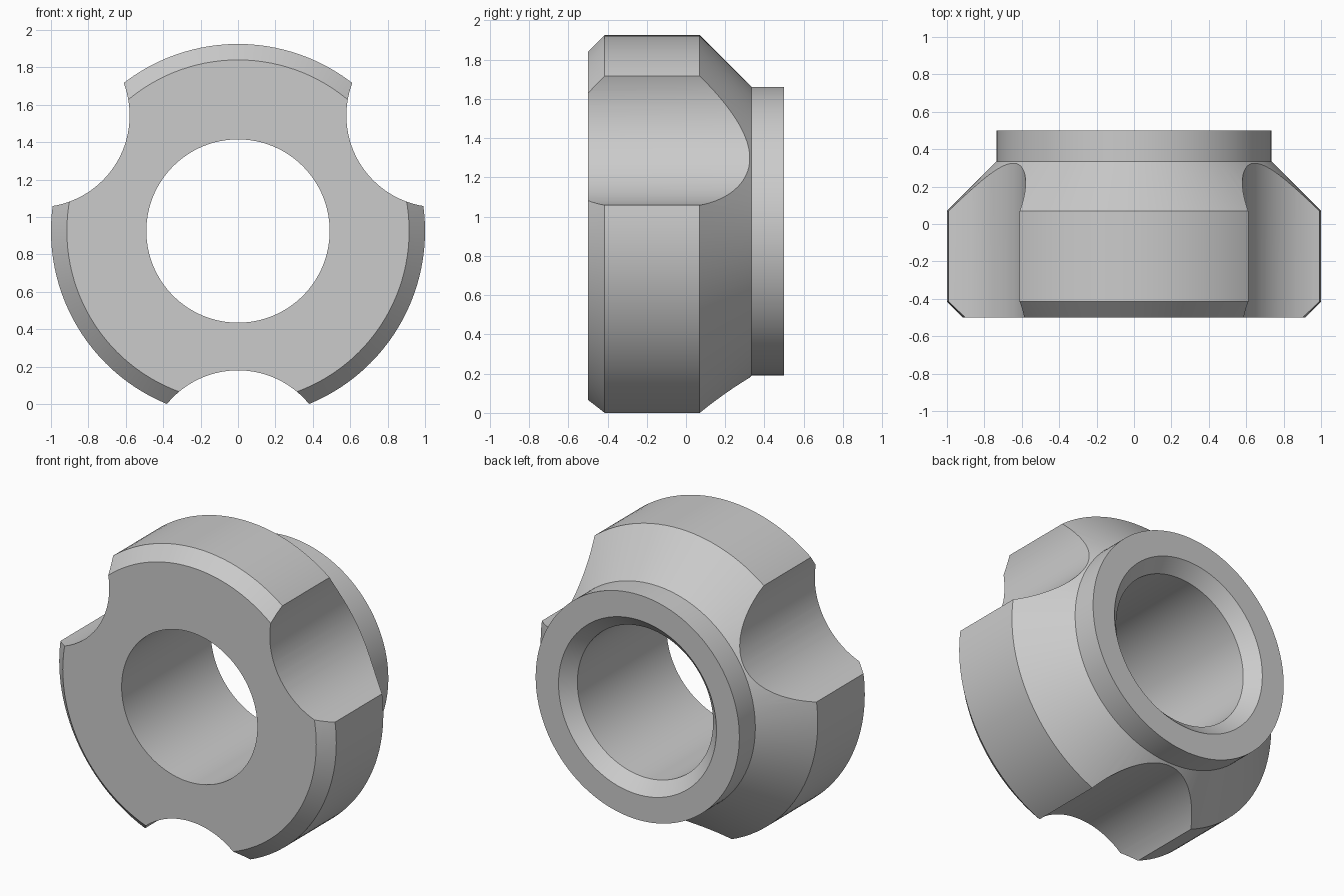
import bpy, bmesh, math
from mathutils import Vector, Matrix

AXIS_Z = 0.925
SEGMENTS = 128

default_cube = bpy.data.objects.get("Cube")
if default_cube:
    bpy.data.objects.remove(default_cube, do_unlink=True)

# Single plain grey finish
grey = bpy.data.materials.new("plain_grey")
grey.use_nodes = True
colour = (0.6, 0.6, 0.6, 1)
grey.diffuse_color = colour
grey.node_tree.nodes["Principled BSDF"].inputs["Base Color"].default_value = colour


def lathe(name, profile, centre):
    """Turn a closed (radius, depth) profile around the y axis."""
    bm = bmesh.new()
    rings = []
    for i in range(SEGMENTS):
        a = math.tau * i / SEGMENTS
        rings.append([bm.verts.new((r * math.sin(a), y, r * math.cos(a)))
                      for r, y in profile])
    count = len(profile)
    for i in range(SEGMENTS):
        here, there = rings[i], rings[(i + 1) % SEGMENTS]
        for j in range(count):
            k = (j + 1) % count
            bm.faces.new((here[j], here[k], there[k], there[j]))
    bmesh.ops.recalc_face_normals(bm, faces=bm.faces)
    bmesh.ops.translate(bm, verts=bm.verts, vec=centre)
    mesh = bpy.data.meshes.new(name)
    bm.to_mesh(mesh)
    bm.free()
    mesh.materials.append(grey)
    obj = bpy.data.objects.new(name, mesh)
    bpy.context.collection.objects.link(obj)
    return obj


# Hub body: chamfered rim, cone, rear collar and countersunk bore
body = lathe("notched_hub", [
    (0.49, -0.5), (0.915, -0.5), (1.0, -0.415), (1.0, 0.07),
    (0.735, 0.335), (0.735, 0.5), (0.57, 0.5), (0.49, 0.42),
], (0, 0, AXIS_Z))

# Three round notches around the rim, one pointing straight down
bm = bmesh.new()
for i in range(3):
    a = math.radians(-90 + 120 * i)
    place = Matrix.Translation(Vector((1.236 * math.cos(a), 0,
                                       AXIS_Z + 1.236 * math.sin(a))))
    bmesh.ops.create_cone(bm, cap_ends=True, segments=SEGMENTS, radius1=0.491,
                          radius2=0.491, depth=1.6,
                          matrix=place @ Matrix.Rotation(math.pi / 2, 4, "X"))
mesh = bpy.data.meshes.new("notch_cutters")
bm.to_mesh(mesh)
bm.free()
mesh.materials.append(grey)
cutters = bpy.data.objects.new("notch_cutters", mesh)
bpy.context.collection.objects.link(cutters)

# Cut the notches and bake the result
cut = body.modifiers.new("notches", "BOOLEAN")
cut.operation = "DIFFERENCE"
cut.solver = "EXACT"
cut.object = cutters
bpy.ops.object.select_all(action="DESELECT")
body.select_set(True)
bpy.context.view_layer.objects.active = body
bpy.ops.object.modifier_apply(modifier=cut.name)
bpy.data.objects.remove(cutters, do_unlink=True)

# Smooth curved walls, crisp edges
bpy.ops.object.shade_smooth_by_angle(angle=math.radians(25))
